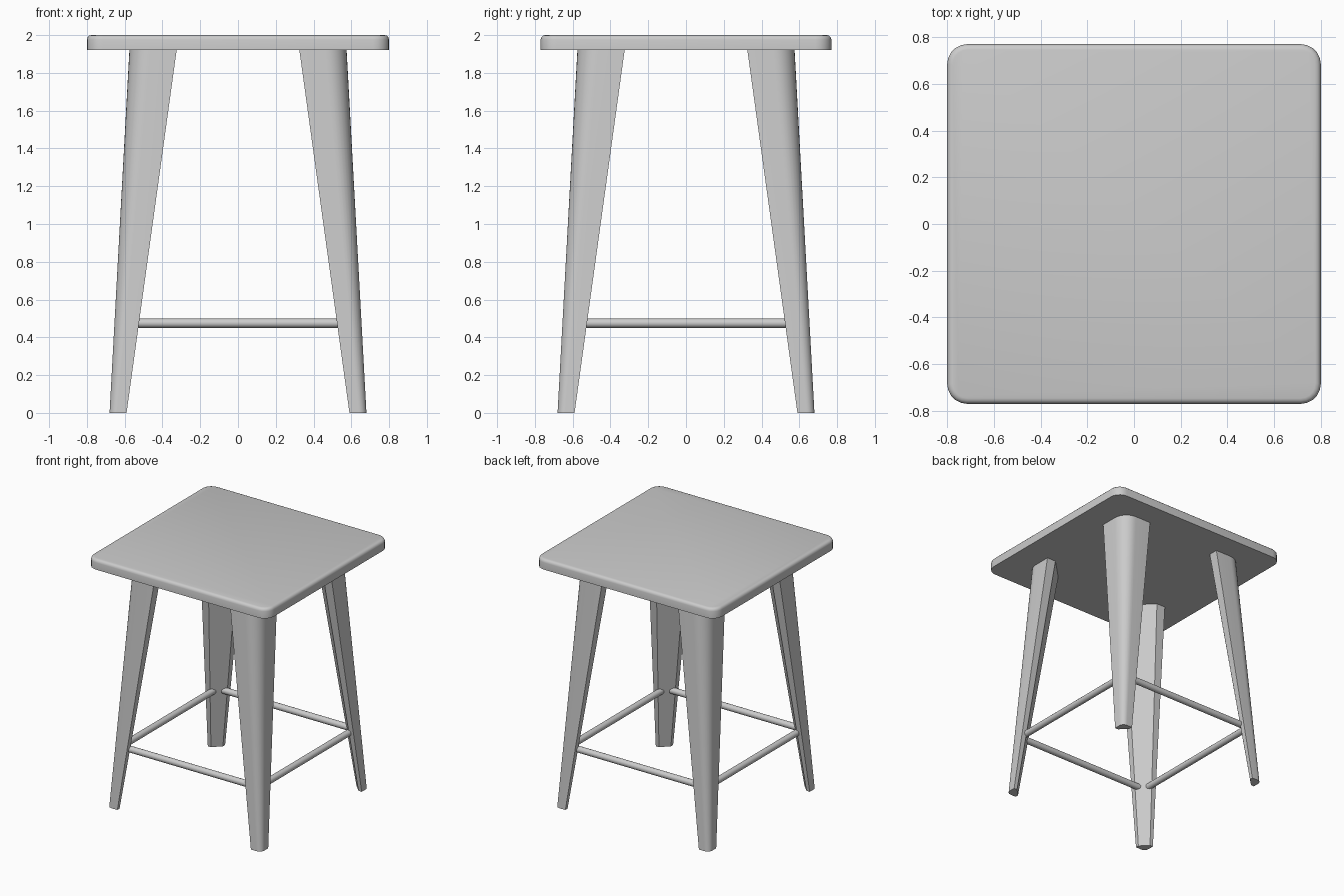
import bpy, bmesh
from math import sin, cos, pi
from mathutils import Matrix

if "Cube" in bpy.data.objects:
    bpy.data.objects.remove(bpy.data.objects["Cube"])


def finish(bm, name, angle=0.6):
    bmesh.ops.recalc_face_normals(bm, faces=bm.faces)
    mesh = bpy.data.meshes.new(name)
    bm.to_mesh(mesh)
    bm.free()
    obj = bpy.data.objects.new(name, mesh)
    bpy.context.collection.objects.link(obj)
    bpy.ops.object.select_all(action='DESELECT')
    obj.select_set(True)
    bpy.context.view_layer.objects.active = obj
    bpy.ops.object.shade_smooth_by_angle(angle=angle)
    return obj


# Seat: slab with rounded corners and a softened top edge
bm = bmesh.new()
bmesh.ops.create_cube(bm, size=1, matrix=Matrix.Translation((0, 0, 1.96)) @
                      Matrix.Diagonal((1.6, 1.54, 0.08, 1)))
upright = [e for e in bm.edges if abs(e.verts[0].co.z - e.verts[1].co.z) > 0.01]
bmesh.ops.bevel(bm, geom=upright, offset=0.085, segments=5, profile=0.5, affect='EDGES')
rim = [e for e in bm.edges if all(v.co.z > 1.99 for v in e.verts)]
bmesh.ops.bevel(bm, geom=rim, offset=0.024, segments=3, profile=0.5, affect='EDGES')
finish(bm, "seat")


# Legs: tapered corner section, rounded outside, flat diagonal inside
def leg_section(outer, width):
    inner, cap, r = outer - width, width * 0.31, width * 0.45
    pts = [(outer - cap, inner), (outer, inner)]
    for i in range(9):
        a = i / 8 * pi / 2
        pts.append((outer - r + r * cos(a), outer - r + r * sin(a)))
    return pts + [(inner, outer), (inner, outer - cap)]


def make_leg(name, sx, sy):
    bm = bmesh.new()
    rings = [[bm.verts.new((sx * x, sy * y, z)) for x, y in leg_section(o, w)]
             for z, o, w in ((0, 0.68, 0.09), (1.92, 0.575, 0.25))]
    low, high = rings
    n = len(low)
    for i in range(n):
        j = (i + 1) % n
        bm.faces.new((low[i], low[j], high[j], high[i]))
    bm.faces.new(low)
    bm.faces.new(high)
    finish(bm, name)


for sy, depth in ((-1, "front"), (1, "back")):
    for sx, side in ((-1, "left"), (1, "right")):
        make_leg(f"{depth}_{side}_leg", sx, sy)

# Rungs: thin round bars ending inside the legs
for i, name in enumerate(("back_rung", "left_rung", "front_rung", "right_rung")):
    bm = bmesh.new()
    bmesh.ops.create_cone(bm, cap_ends=True, segments=20, radius1=0.025, radius2=0.025,
                          depth=1.11, matrix=Matrix.Rotation(i * pi / 2, 4, 'Z') @
                          Matrix.Translation((0, 0.607, 0.475)) @
                          Matrix.Rotation(pi / 2, 4, 'Y'))
    finish(bm, name)
